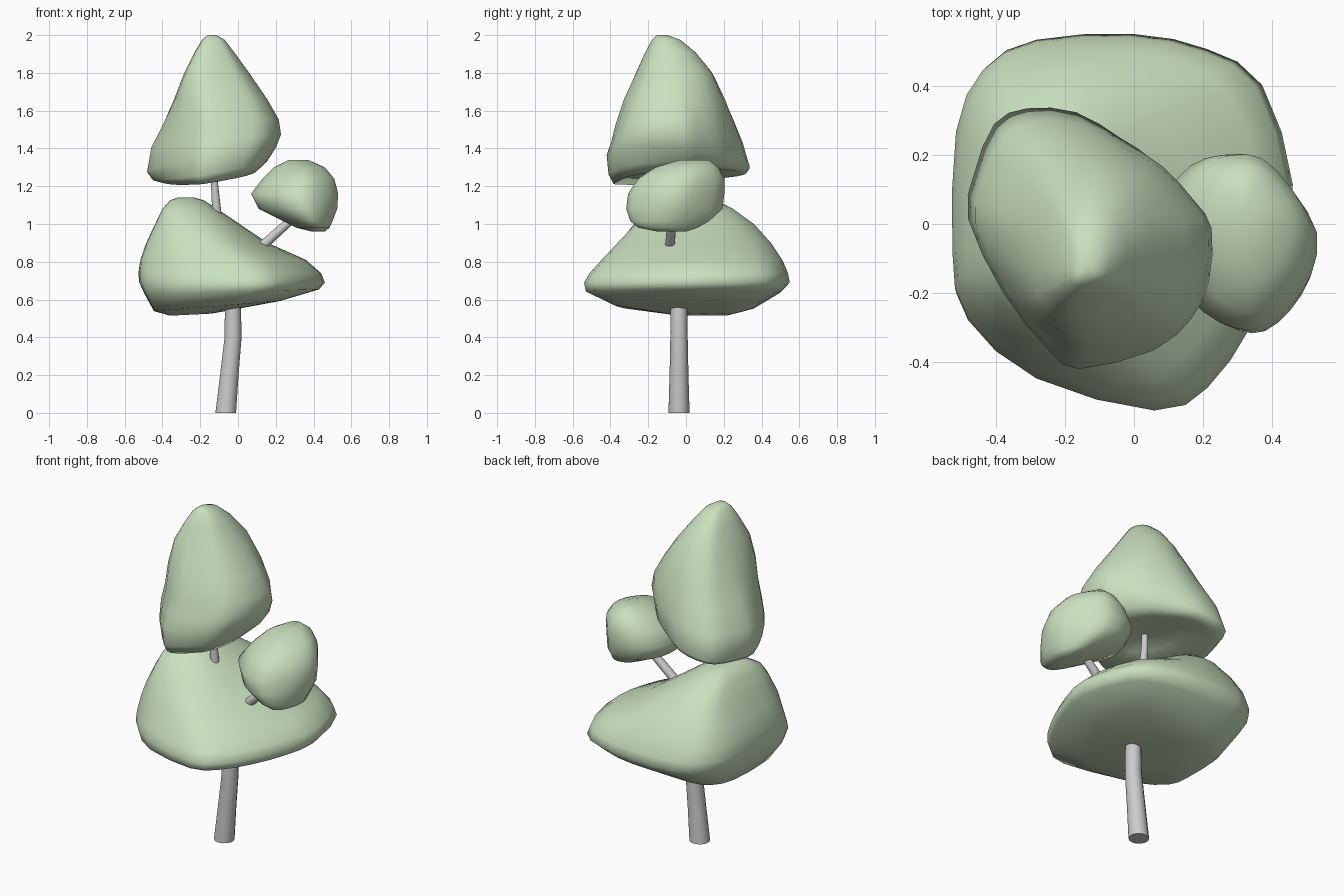
import bpy
import bmesh
from math import atan2, cos, sin, radians
from mathutils import Vector

cube = bpy.data.objects.get("Cube")
if cube:
    bpy.data.objects.remove(cube, do_unlink=True)


def make_material(name, colour):
    mat = bpy.data.materials.new(name)
    mat.use_nodes = True
    mat.diffuse_color = colour
    mat.node_tree.nodes["Principled BSDF"].inputs["Base Color"].default_value = colour
    return mat


leaf_green = make_material("leaf green", (0.59, 0.75, 0.52, 1))
bark_grey = make_material("bark grey", (0.6, 0.6, 0.6, 1))


def finish(name, bm, mat):
    bmesh.ops.recalc_face_normals(bm, faces=bm.faces)
    for face in bm.faces:
        face.smooth = True
    mesh = bpy.data.meshes.new(name)
    bm.to_mesh(mesh)
    bm.free()
    mesh.materials.append(mat)
    obj = bpy.data.objects.new(name, mesh)
    bpy.context.collection.objects.link(obj)
    return obj


def bridge(bm, rings):
    for low, high in zip(rings, rings[1:]):
        n = len(low)
        for i in range(n):
            j = (i + 1) % n
            bm.faces.new((low[i], low[j], high[j], high[i]))


def rounded(outline):
    """Add a smoothly interpolated point between each pair of outline points."""
    pts = [Vector(p) for p in outline]
    n = len(pts)
    result = []
    for i in range(n):
        a, b, c, d = (pts[(i + k) % n] for k in (-1, 0, 1, 2))
        result += [b, (b + c) * 0.5625 - (a + d) * 0.0625]
    return result


def bulged_oval(p, bulge):
    """Point on an oval in the direction of p, fuller at its front right corner."""
    t = atan2(p.y, p.x)
    skew = bulge * max(0, -(cos(t) + sin(t)) * 0.707)
    return Vector((cos(t - skew), sin(t + skew)))


def foliage(name, outline, bulge, sections):
    """Loft through sections: height, x span, y span, tilt, share of plain oval."""
    shape = rounded(outline)
    bm = bmesh.new()
    rings = []
    for z, (x0, x1), (y0, y1), (tilt_x, tilt_y), oval in sections:
        ring = []
        for point in shape:
            p = point.lerp(bulged_oval(point, radians(bulge)), oval)
            dx, dy = p.x * (x1 - x0) / 2, p.y * (y1 - y0) / 2
            ring.append(bm.verts.new(((x0 + x1) / 2 + dx, (y0 + y1) / 2 + dy,
                                      z + tilt_x * dx + tilt_y * dy)))
        rings.append(ring)
    bridge(bm, rings)
    # Close both ends with a fan around the middle
    for ring in (rings[0], rings[-1]):
        middle = bm.verts.new(sum((v.co for v in ring), Vector()) / len(ring))
        for i, v in enumerate(ring):
            bm.faces.new((v, ring[(i + 1) % len(ring)], middle))
    return finish(name, bm, leaf_green)


def limb(name, path, sides=14):
    """Sweep a tapering round section along points of (x, y, z, radius)."""
    bm = bmesh.new()
    rings = []
    pts = [Vector(p[:3]) for p in path]
    for i, p in enumerate(path):
        along = pts[min(i + 1, len(pts) - 1)] - pts[max(i - 1, 0)]
        if i == 0 and p[2] == 0:
            along = Vector((0, 0, 1))
        turn = Vector((0, 0, 1)).rotation_difference(along)
        made = bmesh.ops.create_circle(bm, segments=sides, radius=p[3])["verts"]
        for v in made:
            v.co = turn @ v.co + pts[i]
        rings.append(made)
    bridge(bm, rings)
    caps = [bm.faces.new(rings[0]), bm.faces.new(rings[-1])]
    bmesh.ops.split_edges(bm, edges=list({e for f in caps for e in f.edges}))
    return finish(name, bm, bark_grey)


FLAT = (0, 0)

# Wide lower crown, sloping down to one side
foliage("lower_foliage",
        [(1, .2), (.82, .73), (.5, .92), (.07, 1), (-.5, .97), (-.8, .82),
         (-.96, .48), (-.98, -.2), (-.9, -.52), (-.5, -.83), (.19, -1),
         (.5, -.88), (.75, -.56), (.92, -.2)], 15,
        [(.52, (-.36, -.14), (-.08, .23), (.05, 0), 0),
         (.565, (-.45, .22), (-.38, .37), (.08, 0), 0),
         (.64, (-.5, .43), (-.53, .5), (.03, 0), 0),
         (.69, (-.53, .46), (-.54, .55), FLAT, 0),
         (.74, (-.535, .44), (-.51, .54), FLAT, 0),
         (.81, (-.525, .36), (-.45, .51), FLAT, .1),
         (.9, (-.49, .16), (-.37, .45), FLAT, .35),
         (1, (-.44, .01), (-.28, .36), FLAT, .7),
         (1.08, (-.4, -.11), (-.2, .25), FLAT, 1),
         (1.125, (-.36, -.18), (-.12, .16), FLAT, 1),
         (1.14, (-.32, -.23), (-.06, .08), FLAT, 1)])

# Tall upper crown with a drooping rim
foliage("upper_foliage",
        [(1, .1), (.85, .32), (.58, .6), (.3, .77), (-.08, .97), (-.5, 1),
         (-.78, .88), (-.95, .5), (-1, .15), (-.7, -.42), (-.32, -.85),
         (-.06, -1), (.57, -.86), (.83, -.66), (.98, -.35)], 14,
        [(1.3, (-.28, .02), (-.24, .16), (.1, 0), .3),
         (1.25, (-.4, .1), (-.385, .28), (.15, .1), .1),
         (1.28, (-.45, .15), (-.41, .32), (.17, .04), 0),
         (1.345, (-.48, .2), (-.42, .335), (.18, -.06), 0),
         (1.44, (-.46, .225), (-.395, .3), (.1, 0), .1),
         (1.54, (-.4, .215), (-.37, .26), (.04, 0), .3),
         (1.66, (-.345, .155), (-.33, .21), FLAT, .6),
         (1.8, (-.285, .06), (-.265, .14), FLAT, 1),
         (1.91, (-.23, -.02), (-.215, .05), FLAT, 1),
         (1.975, (-.19, -.07), (-.18, -.03), FLAT, 1),
         (2, (-.16, -.115), (-.155, -.1), FLAT, 1)])

# Small side crown
foliage("side_foliage",
        [(1, .1), (.7, .57), (.26, .96), (-.2, 1), (-.6, .87), (-.92, .5),
         (-1, 0), (-.82, -.42), (-.43, -.82), (-.05, -1), (.3, -1),
         (.65, -.76), (.93, -.38)], 0,
        [(.96, (.39, .46), (-.15, .0), FLAT, .6),
         (.98, (.31, .485), (-.25, .06), FLAT, .4),
         (1.015, (.24, .5), (-.29, .12), FLAT, .1),
         (1.08, (.11, .525), (-.31, .19), FLAT, 0),
         (1.16, (.07, .53), (-.3, .2), FLAT, 0),
         (1.24, (.13, .51), (-.25, .2), FLAT, .1),
         (1.3, (.19, .46), (-.16, .17), FLAT, .2),
         (1.34, (.27, .37), (-.03, .12), FLAT, .3)])

# Curved trunk that runs up into the top crown, and one side branch
limb("trunk", [(-.065, -.037, 0, .056), (-.046, -.037, .2, .05),
               (-.026, -.037, .4, .046), (-.027, -.037, .56, .044),
               (-.06, -.045, .8, .036), (-.11, -.06, 1.03, .026),
               (-.125, -.06, 1.22, .019), (-.13, -.06, 1.4, .017)])
limb("side_branch", [(-.03, -.06, .74, .03), (.13, -.085, .885, .026),
                     (.28, -.075, 1.02, .023), (.33, -.07, 1.08, .02)])
